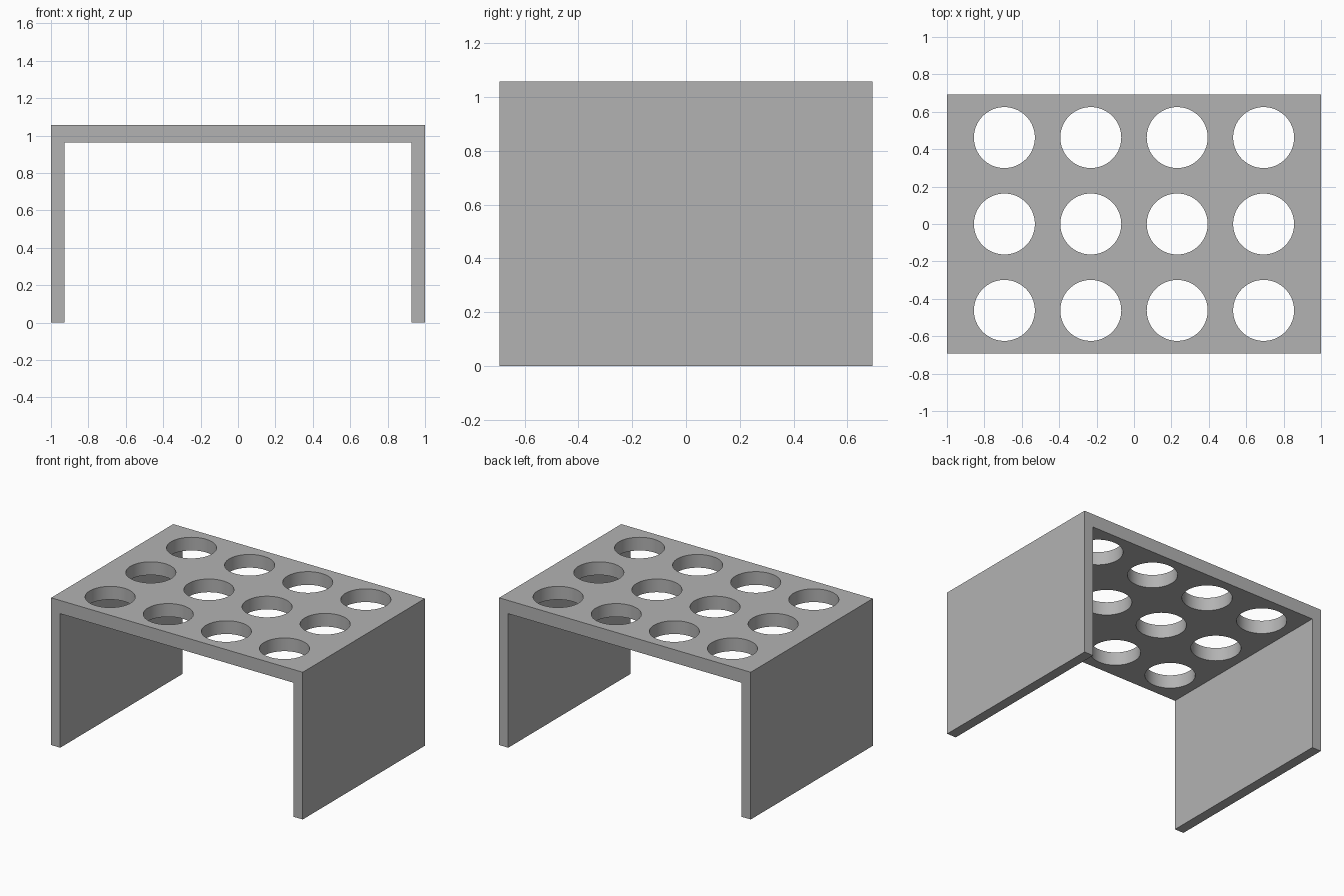
import bpy
import bmesh
import math
from mathutils import Matrix

cube = bpy.data.objects.get("Cube")
if cube:
    bpy.data.objects.remove(cube, do_unlink=True)

HALF_W, HALF_D, HEIGHT = 1.0, 0.693, 1.058
WALL, PLATE = 0.072, 0.095
RADIUS, PITCH = 0.163, 0.462

# Colour
grey = bpy.data.materials.new("plain_grey")
grey.use_nodes = True
colour = (0.45, 0.45, 0.45, 1)
grey.diffuse_color = colour
grey.node_tree.nodes["Principled BSDF"].inputs["Base Color"].default_value = colour


def add_object(name, bm):
    bmesh.ops.recalc_face_normals(bm, faces=bm.faces)
    mesh = bpy.data.meshes.new(name)
    bm.to_mesh(mesh)
    bm.free()
    mesh.materials.append(grey)
    obj = bpy.data.objects.new(name, mesh)
    bpy.context.collection.objects.link(obj)
    return obj


# Rack body: U-shaped profile extruded from front to back
inner, under = HALF_W - WALL, HEIGHT - PLATE
half = [(inner, under), (inner, 0), (HALF_W, 0), (HALF_W, HEIGHT)]
profile = half + [(-x, z) for x, z in reversed(half)]
bm = bmesh.new()
face = bm.faces.new([bm.verts.new((x, -HALF_D, z)) for x, z in profile])
moved = bmesh.ops.extrude_face_region(bm, geom=[face], use_keep_orig=True)["geom"]
bmesh.ops.translate(bm, vec=(0, 2 * HALF_D, 0),
                    verts=[v for v in moved if isinstance(v, bmesh.types.BMVert)])
rack = add_object("rack_body", bm)

# Hole cutters: a grid of four by three cylinders through the top plate
bm = bmesh.new()
for col in range(4):
    for row in range(3):
        spot = Matrix.Translation(((col - 1.5) * PITCH, (row - 1) * PITCH, HEIGHT - PLATE / 2))
        bmesh.ops.create_cone(bm, cap_ends=True, segments=64, radius1=RADIUS,
                              radius2=RADIUS, depth=PLATE * 2, matrix=spot)
cutter = add_object("hole_cutter", bm)
cutter.hide_render = True

# Cut the holes, then drop the cutter
cut = rack.modifiers.new("holes", 'BOOLEAN')
cut.operation = 'DIFFERENCE'
cut.solver = 'EXACT'
cut.object = cutter
bpy.ops.object.select_all(action='DESELECT')
rack.select_set(True)
bpy.context.view_layer.objects.active = rack
bpy.ops.object.modifier_apply(modifier=cut.name)
bpy.data.objects.remove(cutter, do_unlink=True)

# Smooth hole walls, sharp edges elsewhere
bpy.ops.object.shade_smooth_by_angle(angle=math.radians(30))
